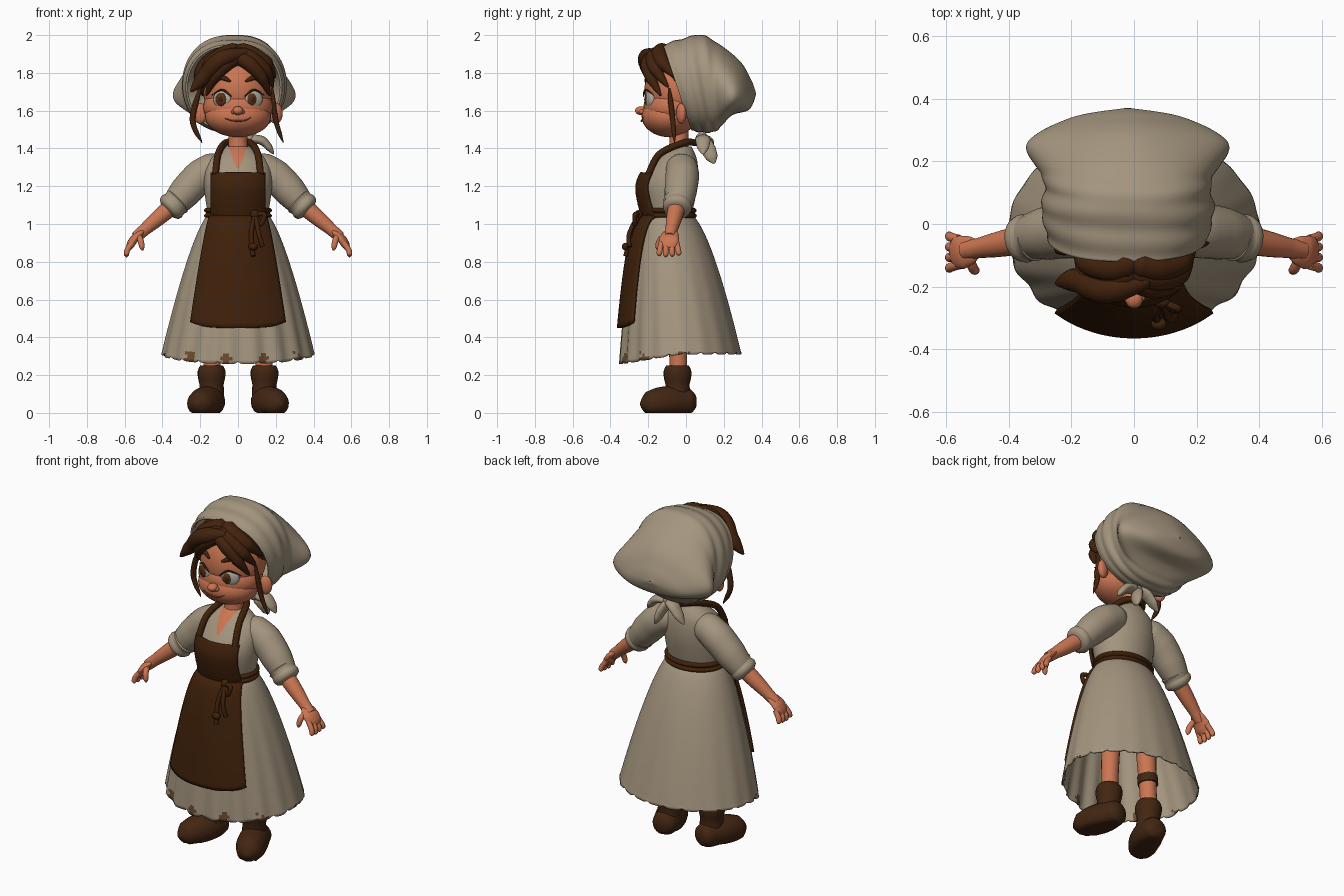
import bpy, bmesh, math
from math import sin, cos, pi, sqrt
from mathutils import Vector, Matrix

cube = bpy.data.objects.get("Cube")
if cube:
    bpy.data.objects.remove(cube)


def material(name, *rgb):
    m = bpy.data.materials.new(name)
    m.use_nodes = True
    m.diffuse_color = (*rgb, 1)
    m.node_tree.nodes["Principled BSDF"].inputs["Base Color"].default_value = (*rgb, 1)
    return m


LINEN = material("linen", .37, .3, .21)
SKIN = material("skin", .6, .18, .085)
APRON = material("apron_brown", .05, .015, .003)
HAIR = material("hair_brown", .055, .016, .004)
LEATHER = material("boot_leather", .055, .019, .006)
WHITE = material("eye_white", .42, .4, .34)
IRIS = material("iris_brown", .1, .03, .01)
LIP = material("lip_line", .3, .07, .03)
STAIN = material("hem_stain", .15, .07, .03)

# Thickness profiles along a tube
EVEN = (1, 1)
LOCK = (.4, 1, 1, .8, .1)
BROW = (.4, 1, .8, .2)
FINGER = (1, 1, 1, 1, .9, .2)


def finish(name, bm, mat, solid=0.0, extra=None, rule=None):
    bmesh.ops.recalc_face_normals(bm, faces=bm.faces)
    for face in bm.faces:
        face.smooth = True
        if rule and rule(face.calc_center_median()):
            face.material_index = 1
    mesh = bpy.data.meshes.new(name)
    bm.to_mesh(mesh)
    bm.free()
    mesh.set_sharp_from_angle(angle=math.radians(50))
    mesh.materials.append(mat)
    if extra:
        mesh.materials.append(extra)
    ob = bpy.data.objects.new(name, mesh)
    bpy.context.collection.objects.link(ob)
    if solid:
        mod = ob.modifiers.new("thickness", "SOLIDIFY")
        mod.thickness, mod.offset = solid, 0


def skin(name, rings, mat, closed=True, caps=True, **options):
    """Join successive rings of points with quads, never below the floor."""
    bm = bmesh.new()
    verts = [[bm.verts.new((x, y, max(z, 0))) for x, y, z in ring] for ring in rings]
    count = len(verts[0])
    for a, b in zip(verts, verts[1:]):
        for i in range(count if closed else count - 1):
            j = (i + 1) % count
            bm.faces.new((a[i], a[j], b[j], b[i]))
    if closed and caps:
        bm.faces.new(verts[0])
        bm.faces.new(verts[-1])
    finish(name, bm, mat, **options)


def spline(rows, sub):
    """Catmull-Rom interpolation of rows of numbers."""
    out = []
    last = len(rows) - 1
    for i in range(last):
        near = [rows[max(0, min(last, i + k))] for k in (-1, 0, 1, 2)]
        for step in range(sub):
            t = step / sub
            out.append([b + t / 2 * (c - a + t * (2 * a - 5 * b + 4 * c - d + t * (3 * (b - c) + d - a)))
                        for a, b, c, d in zip(*near)])
    return out + [list(rows[last])]


def loft(name, rows, point, mat, seg=64, **options):
    rings = [[point(row, 2 * pi * i / seg) for i in range(seg)] for row in rows]
    skin(name, rings, mat, **options)


def oval(row, a):
    z, width, front, back = row
    return width * cos(a), (front + back) / 2 + (back - front) / 2 * sin(a), z


def front_of(row, x):
    z, width, front, back = row
    return (front + back) / 2 - (back - front) / 2 * sqrt(max(0, 1 - (x / width) ** 2))


def tube(name, points, width, shape, mat, flat=1.0, side=1, seg=20, sub=10):
    """Round or flattened tube whose radius follows a thickness profile."""
    path = [Vector((x * side, y, z)) for x, y, z in spline(points, sub)]
    last = len(path) - 1
    normal, rings = Vector((.05, 1, .1)), []
    for i, p in enumerate(path):
        along = (path[min(i + 1, last)] - path[max(i - 1, 0)]).normalized()
        normal = (normal - along * normal.dot(along)).normalized()
        across = along.cross(normal) * flat
        u = i / last * (len(shape) - 1)
        k = min(int(u), len(shape) - 2)
        r = width * (shape[k] + (shape[k + 1] - shape[k]) * (u - k))
        rings.append([p + r * (normal * cos(a) + across * sin(a)) for a in (2 * pi * j / seg for j in range(seg))])
    skin(name, rings, mat)


def ball(name, loc, size, mat, turn=0.0):
    bm = bmesh.new()
    place = Matrix.Translation(loc) @ Matrix.Rotation(turn, 4, "Z") @ Matrix.Diagonal((*size, 1))
    bmesh.ops.create_uvsphere(bm, u_segments=32, v_segments=20, radius=1, matrix=place)
    finish(name, bm, mat)


# Blouse with an open neck slit
TORSO = spline([(1, .15, -.2, .02), (1.2, .18, -.24, .06), (1.33, .16, -.17, .06), (1.41, .065, -.09, .03)], 40)
loft("blouse", TORSO[::4], oval, LINEN, seg=96, extra=SKIN,
     rule=lambda c: c.y < -.03 and abs(c.x) < (c.z - 1.28) * .4)


# Skirt with pleats, dipping front and ragged hem
def skirt_row(z):
    t = max(0, 1.05 - z) / .74
    return z, .15 + .25 * t ** .7, -.195 - .15 * t ** .4, .02 + .27 * t ** .65


def skirt_point(row, a):
    x, y, z = oval(row, a)
    low = max(0, 1 - z) / .7
    facing = max(0, -sin(a))
    pleat = 1 + low * (.006 + .02 * facing) * sin(18 * a + 1)
    ragged = .012 * max(0, sin(23 * a)) ** 3 if z < .32 else 0
    return x * pleat, y * pleat, z - .055 * facing * low ** 4 + ragged


loft("skirt", [skirt_row(1.05 - .74 * i / 50) for i in range(51)], skirt_point, LINEN, seg=160, caps=False,
     solid=.008, extra=STAIN,
     rule=lambda c: c.z < .32 and c.y < .05 and sin(11 * math.atan2(c.y, c.x) + 2) > .75 + .2 * sin(c.z * 150))

# Apron: flaring lower panel with rounded corners, bib and double belt
panel, bib = [], []
across = [i / 16 - 1 for i in range(33)]
for i in range(25):
    t = i / 24
    half = .145 + .105 * t ** .8
    row = skirt_row(1.05 - .6 * t)
    panel.append([(u * half, front_of(row, u * half) - .025, row[0] + .03 * t * abs(u) ** 4) for u in across])
    z = 1.04 + .23 * t
    row = min(TORSO, key=lambda r: abs(r[0] - z))
    bib.append([(u * .14, front_of(row, u * .14) - .02, z) for u in across])
skin("apron_panel", panel, APRON, closed=False, solid=.016)
skin("apron_bib", bib, APRON, closed=False, solid=.016)
belt = []
for i in range(17):
    bulge = .012 * abs(sin(i * pi / 8))
    belt.append((1.03 + i * .0035, .168 + bulge, -.23 - bulge, .045 + bulge))
loft("belt", belt, oval, APRON)

# Belt knot and hanging cords
KNOT = (.09, -.25, 1.05)
ball("belt_knot", KNOT, (.025, .02, .025), APRON)
tube("belt_loop", [KNOT, (.14, -.27, 1.05), (.12, -.27, 1), KNOT], .012, EVEN, APRON)
tube("belt_cord_long", [KNOT, (.07, -.29, .95), (.08, -.32, .83)], .012, EVEN, APRON)
tube("belt_cord_short", [KNOT, (.11, -.3, .95), (.13, -.3, .88)], .012, EVEN, APRON)
ball("cord_knot", (.08, -.32, .88), (.025, .02, .02), APRON)

# Head: skull, cheeks and jaw, with features laid on their front surface
HEAD = {"skull": ((0, -.045, 1.71), (.185, .175, .2)), "cheeks": ((0, -.07, 1.62), (.185, .155, .12)),
        "jaw": ((0, -.09, 1.57), (.175, .145, .11))}
for name, (loc, size) in HEAD.items():
    ball(name, loc, size, SKIN)


def on_face(x, z, lift=0.0):
    depth = [c[1] - s[1] * sqrt(max(0, 1 - (x / s[0]) ** 2 - ((z - c[2]) / s[2]) ** 2)) for c, s in HEAD.values()]
    return Vector((x, min(depth) - lift, z))


def trace(name, marks, width, shape, mat, side=1):
    tube(name, [on_face(x, z, .005) for x, z in marks], width, shape, mat, side=side, seg=10)


tube("neck", [(0, -.04, 1.34), (0, -.035, 1.52)], .05, (1.25, 1, 1), SKIN)
ball("nose", on_face(0, 1.6, .01), (.028, .03, .023), SKIN)
trace("mouth", [(-.07, 1.56), (-.03, 1.547), (.03, 1.547), (.07, 1.565)], .005, (.4, 1, .4), LIP)
for side, tag in ((1, "left_"), (-1, "right_")):
    turn = side * .35
    eye = on_face(side * .083, 1.66, -.008)
    gaze = eye + Vector((-.006, -.012, 0))
    ball(tag + "eye", eye, (.05, .022, .047), WHITE, turn)
    ball(tag + "iris", gaze, (.032, .015, .035), IRIS, turn)
    ball(tag + "pupil", gaze + Vector((0, -.006, 0)), (.017, .012, .02), HAIR, turn)
    ball(tag + "nostril", on_face(side * .022, 1.594, .003), (.014, .016, .013), SKIN)
    ball(tag + "ear", (side * .2, -.025, 1.585), (.038, .025, .055), SKIN, turn)
    trace(tag + "brow", [(.04, 1.755), (.09, 1.773), (.15, 1.74)], .013, BROW, HAIR, side)
    tube(tag + "lashes", [on_face(x, z, .012) for x, z in ((.035, 1.675), (.085, 1.71), (.14, 1.68))],
         .006, BROW, HAIR, side=side, seg=8)

# Hair: crown, fringe locks swept from the parting to the temples, loose wisps
ball("hair_crown", (-.02, 0, 1.78), (.215, .17, .165), HAIR)
for side, tag in ((1, "left"), (-1, "right")):
    for n in range(3):
        path = []
        for t in (0, .25, .5, .75, 1):
            turn = t * (1.6 - .2 * n) - .2
            lift = 1.1 - .17 * n - t * t * (1.1 + .15 * n)
            reach = cos(max(lift, 0))
            path.append((.2 * sin(turn) * reach, -.015 - .22 * cos(turn) * reach, 1.775 + .16 * sin(lift)))
        tube("fringe_%s_%s" % (tag, "abc"[n]), path, .047 - .004 * n, LOCK, HAIR, side=side)
tube("fringe_sweep", [(.05, -.18, 1.91), (-.09, -.21, 1.87), (-.18, -.18, 1.78), (-.25, -.19, 1.7)], .045, LOCK, HAIR)
tube("wisp_right", [(-.2, -.09, 1.72), (-.24, -.08, 1.55), (-.19, -.08, 1.43)], .016, LOCK, HAIR)
tube("wisp_left", [(.18, -.09, 1.72), (.2, -.07, 1.55), (.24, -.06, 1.43)], .014, LOCK, HAIR)

# Headscarf: rings of top y, z, bottom y, z and half width, drooping to corners behind
SCARF = [(-.12, 1.945, .03, 1.5, .25), (0, 1.98, .1, 1.49, .27), (.1, 1.99, .16, 1.5, .26),
         (.27, 1.87, .24, 1.58, .3), (.34, 1.76, .33, 1.61, .17), (.365, 1.69, .365, 1.685, .005)]


def scarf_point(row, a):
    top_y, top_z, low_y, low_z, width = row
    droop = min(.4, max(0, top_y - .1) * 2.2)
    fold = 1 + (.012 * sin(top_y * 75 + cos(a)) if top_y < .16 else 0)
    x = width * math.copysign(abs(cos(a)) ** (.78 + .5 * droop), cos(a)) * (1 - droop * sin(a)) * fold
    t = .5 + sin(a) * fold / 2
    return x - .02, low_y + (top_y - low_y) * t, low_z + (top_z - low_z) * t


loft("headscarf", spline(SCARF, 10), scarf_point, LINEN, seg=72, caps=False, solid=.012)
NAPE = (.05, .085, 1.45)
ball("scarf_knot", NAPE, (.04, .035, .035), LINEN)
for name, middle, tip in (("side", (.13, .09, 1.44), (.19, .09, 1.37)), ("back", (.08, .12, 1.39), (.1, .15, 1.32)),
                          ("inner", (0, .11, 1.43), (-.07, .12, 1.35))):
    tube("scarf_tail_" + name, [NAPE, middle, tip], .04, LOCK, LINEN, flat=.6)

# Straps, arms, legs and boots
for side, tag in ((1, "left_"), (-1, "right_")):
    def limb(part, points, width, shape, mat, flat=1.0):
        tube(tag + part, points, width, shape, mat, flat, side)

    limb("strap", [(.12, -.2, 1.26), (.105, -.14, 1.37), (.065, -.01, 1.43), (0, .05, 1.43)], .018, EVEN, APRON)
    limb("sleeve", [(.07, -.03, 1.32), (.2, -.02, 1.25), (.34, -.04, 1.1)], .09, (.6, .95, 1, .95, .75), LINEN)
    limb("cuff", [(.31, -.04, 1.13), (.375, -.05, 1.07)], .078, (.8, 1, .92, 1, .92, .6), LINEN)
    limb("forearm", [(.33, -.045, 1.11), (.46, -.07, 1), (.54, -.085, .93)], .05, (1, .85, .65, .6), SKIN)
    limb("palm", [(.5, -.075, .965), (.55, -.09, .92), (.58, -.09, .87)], .054, (.5, .85, 1, .95, .6), SKIN, .42)
    for n in range(4):
        spread = (n - 1.5) * .027
        tip = .822 + .006 * abs(n - 1.3)
        limb("finger_" + "abcd"[n], [(.56, spread - .09, .9), (.587, spread * 1.2 - .09, .86),
                                     (.59, spread * 1.35 - .09, tip)], .015, FINGER, SKIN)
    limb("thumb", [(.53, -.1, .945), (.515, -.14, .91), (.505, -.15, .86)], .016, FINGER, SKIN)
    limb("leg", [(.14, -.04, .2), (.12, -.05, .7)], .05, (.9, .95, 1.1, 1.3), SKIN)
    limb("boot_shaft", [(.14, -.045, .05), (.14, -.045, .25)], .067, (1, 1, 1, .95, 1.1, 1.1, .9), LEATHER)
    limb("boot_foot", [(.13, .05, .06), (.155, -.07, .058), (.228, -.24, .045)], .086,
         (.4, .75, .85, .95, 1, .95, .75, .1), LEATHER)
tube("leg_wrap", [(-.135, -.042, .36), (-.132, -.044, .41)], .056, EVEN, LEATHER)
